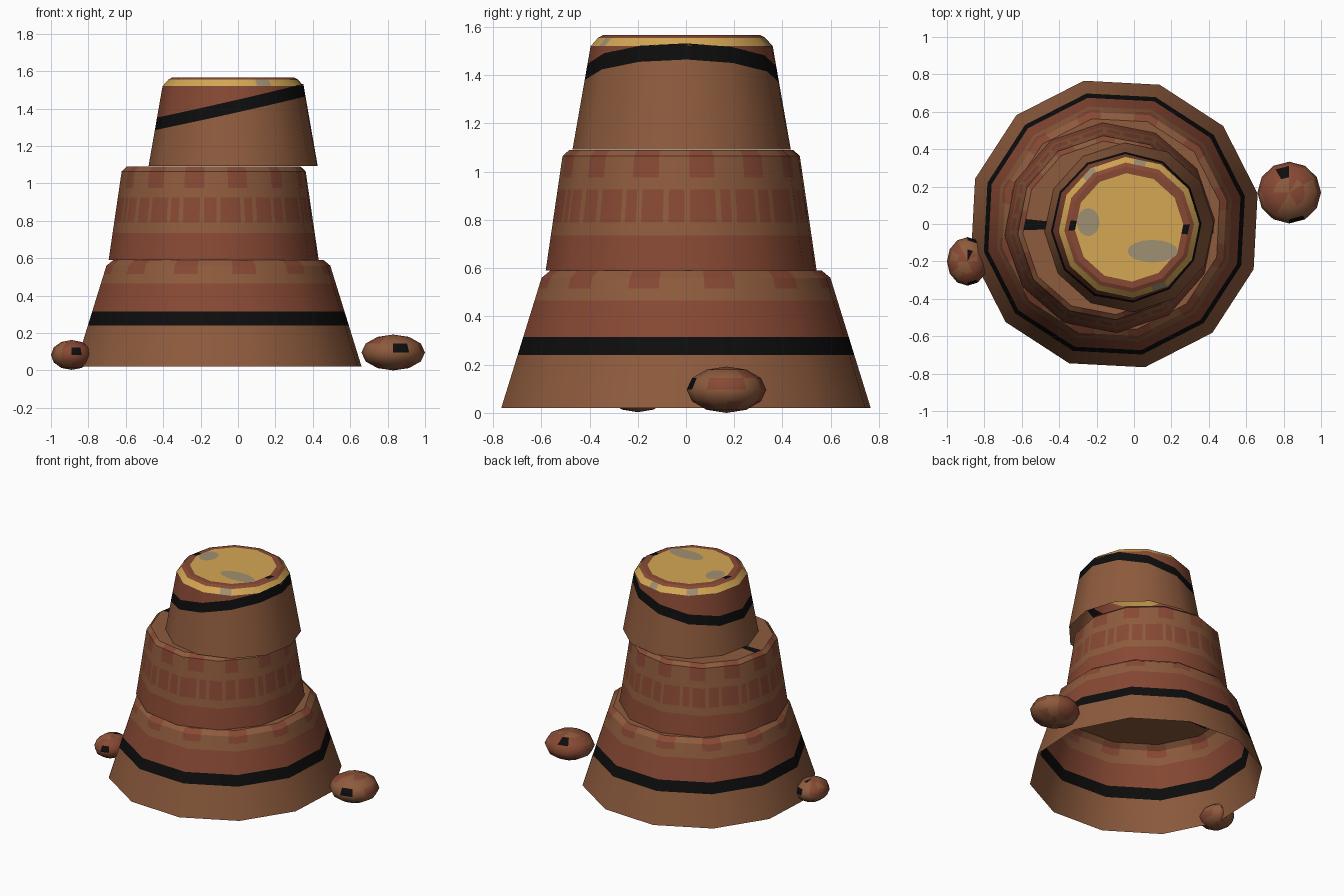
import bpy
import bmesh
import math
import random
from mathutils import Vector

if "Cube" in bpy.data.objects:
    bpy.data.objects.remove(bpy.data.objects["Cube"], do_unlink=True)

random.seed(4)
SIDES, SPLIT = 12, 12          # polygon sides, columns per side


def material(name, rgb):
    m = bpy.data.materials.new(name)
    m.use_nodes = True
    m.diffuse_color = (*rgb, 1)
    m.node_tree.nodes["Principled BSDF"].inputs["Base Color"].default_value = (*rgb, 1)
    return m


MATS = [material("clay brown", (0.27, 0.105, 0.047)),
        material("brick red", (0.245, 0.066, 0.034)),
        material("black", (0.004, 0.004, 0.004)),
        material("straw yellow", (0.66, 0.39, 0.09)),
        material("lichen grey", (0.35, 0.28, 0.17))]
BROWN, RED, BLACK, YELLOW, GREY = range(5)


def finish(name, bm, location=(0, 0, 0)):
    mesh = bpy.data.meshes.new(name)
    bm.to_mesh(mesh)
    bm.free()
    for m in MATS:
        mesh.materials.append(m)
    ob = bpy.data.objects.new(name, mesh)
    ob.location = location
    bpy.context.collection.objects.link(ob)
    return ob


def repeat(mat, period, phase, *spans):
    """Painted marks: spans of degrees repeated around, measured from the front."""
    def rule(az):
        a = (az - phase) % period
        return mat if any(lo <= a < hi for lo, hi in spans) else None
    return rule


def tier(name, centre, turn, wall, rows, cap):
    """Faceted open-bottomed tapered shell. wall: bottom and top (r, z).
    rows: (z, colour, marks, tilt) up the wall; cap: (r, z, colour, marks)."""
    (r0, z0), (r1, z1) = wall
    count = SIDES * SPLIT
    corner = [Vector((math.cos(a), math.sin(a), 0)) for a in
              (math.radians(turn) + math.tau * k / SIDES for k in range(SIDES + 1))]
    outline = [corner[j // SPLIT].lerp(corner[j // SPLIT + 1], j % SPLIT / SPLIT)
               for j in range(count)]
    bm = bmesh.new()
    rings, paint = [], []
    for z, colour, marks, tilt in rows:
        ring = []
        for p in outline:
            h = z + tilt * p.x
            r = r0 + (r1 - r0) * (h - z0) / (z1 - z0)
            ring.append(bm.verts.new((p.x * r, p.y * r, h)))
        rings.append(ring)
        paint.append((colour, marks))
    for r, z, colour, marks in cap:
        rings.append([bm.verts.new((p.x * r, p.y * r, z)) for p in outline])
        paint.append((colour, marks))
    hub = bm.verts.new((0, 0, cap[-1][1]))
    for i, (colour, marks) in enumerate(paint):
        for j in range(count):
            k = (j + 1) % count
            if i + 1 < len(rings):
                f = bm.faces.new((rings[i][j], rings[i][k], rings[i + 1][k], rings[i + 1][j]))
            else:
                f = bm.faces.new((rings[i][j], rings[i][k], hub))
            c = f.calc_center_median()
            mark = marks(math.degrees(math.atan2(c.y, c.x)) + 90) if marks else None
            f.material_index = colour if mark is None else mark
            f.smooth = True
    ob = finish(name, bm, centre)

    # Round shading across the flat sides, crisp at the rims
    mesh = ob.data
    normals = [None] * len(mesh.loops)
    for f in mesh.polygons:
        n = f.normal.copy()
        for li in f.loop_indices:
            co = mesh.vertices[mesh.loops[li].vertex_index].co
            if n.z > 0.9:
                normals[li] = n
            else:
                out = Vector((co.x, co.y, 0)).normalized() * math.sqrt(1 - n.z ** 2)
                normals[li] = out + Vector((0, 0, n.z))
    mesh.normals_split_custom_set(normals)
    return ob


bars = repeat(BLACK, 180, 84, (0, 8))       # dark bars at the left and right
low_patches = repeat(RED, 30, 7, (0, 13))
high_patches = repeat(RED, 360 / 13, 10, (0, 12.5))
bricks = repeat(RED, 45, 3, (0, 12.5), (15, 20), (22.5, 32.5), (35, 42.5))
lichen = repeat(GREY, 360, 0, (20, 32), (165, 175), (210, 222))

# Lower tier
tier("lower_tier", (-0.105, 0, 0), 12, ((0.783, 0.02), (0.612, 0.56)),
     [(0.02, BROWN, None, 0), (0.24, BLACK, None, 0), (0.315, RED, None, 0),
      (0.465, BROWN, None, 0), (0.515, BROWN, low_patches, 0),
      (0.56, BROWN, low_patches, 0)],
     [(0.575, 0.59, BROWN, None), (0.55, 0.59, BROWN, bars), (0.36, 0.59, BROWN, None)])

# Middle tier
tier("middle_tier", (-0.13, -0.02, 0), 4, ((0.563, 0.59), (0.493, 1.065)),
     [(0.59, RED, None, 0), (0.735, BROWN, None, 0), (0.79, BROWN, bricks, 0),
      (0.925, BROWN, None, 0), (0.975, BROWN, high_patches, 0),
      (1.065, BROWN, high_patches, 0)],
     [(0.465, 1.09, BROWN, bars), (0.3, 1.09, BROWN, None)])

# Upper tier with the yellow top
tier("upper_tier", (-0.026, -0.018, 0), 3, ((0.453, 1.092), (0.378, 1.52)),
     [(1.092, BROWN, None, 0), (1.375, BLACK, None, 0.09), (1.442, RED, None, 0.09),
      (1.52, YELLOW, lichen, 0)],
     [(0.347, 1.555, RED, None), (0.325, 1.567, RED, bars), (0.29, 1.567, YELLOW, None)])


# Grey lichen spots lying on the yellow top
def lichen_spot(name, x, y, rx, ry):
    bm = bmesh.new()
    bmesh.ops.create_circle(bm, cap_ends=True, segments=16, radius=1)
    for v in bm.verts:
        v.co.x *= rx
        v.co.y *= ry
    for f in bm.faces:
        f.material_index = GREY
    finish(name, bm, (x, y, 1.569))


lichen_spot("lichen_spot_right", -0.245, 0.01, 0.06, 0.075)
lichen_spot("lichen_spot_front", 0.1, -0.145, 0.135, 0.06)


# Loose stones with red blotches and a few black flecks
def stone(name, centre, size, flecks):
    bm = bmesh.new()
    bmesh.ops.create_uvsphere(bm, u_segments=12, v_segments=6, radius=1)
    bm.faces.ensure_lookup_table()
    for f in bm.faces:
        f.smooth = True
        f.material_index = RED if random.random() < 0.4 else BROWN
    for d in flecks:
        aim = Vector(d).normalized()
        max(bm.faces, key=lambda f: f.calc_center_median().normalized().dot(aim)
            ).material_index = BLACK
    for v in bm.verts:
        v.co = Vector([a * b for a, b in zip(v.co, size)])
    finish(name, bm, centre)


stone("left_stone", (0.83, 0.168, 0.096), (0.17, 0.165, 0.096),
      [(0.25, -0.9, 0.3), (-0.2, 0.7, 0.6)])
stone("right_stone", (-0.89, -0.2, 0.083), (0.11, 0.13, 0.08),
      [(0.4, -0.8, 0.35), (0, 0.9, 0.3), (0.1, 0.4, 0.8)])
